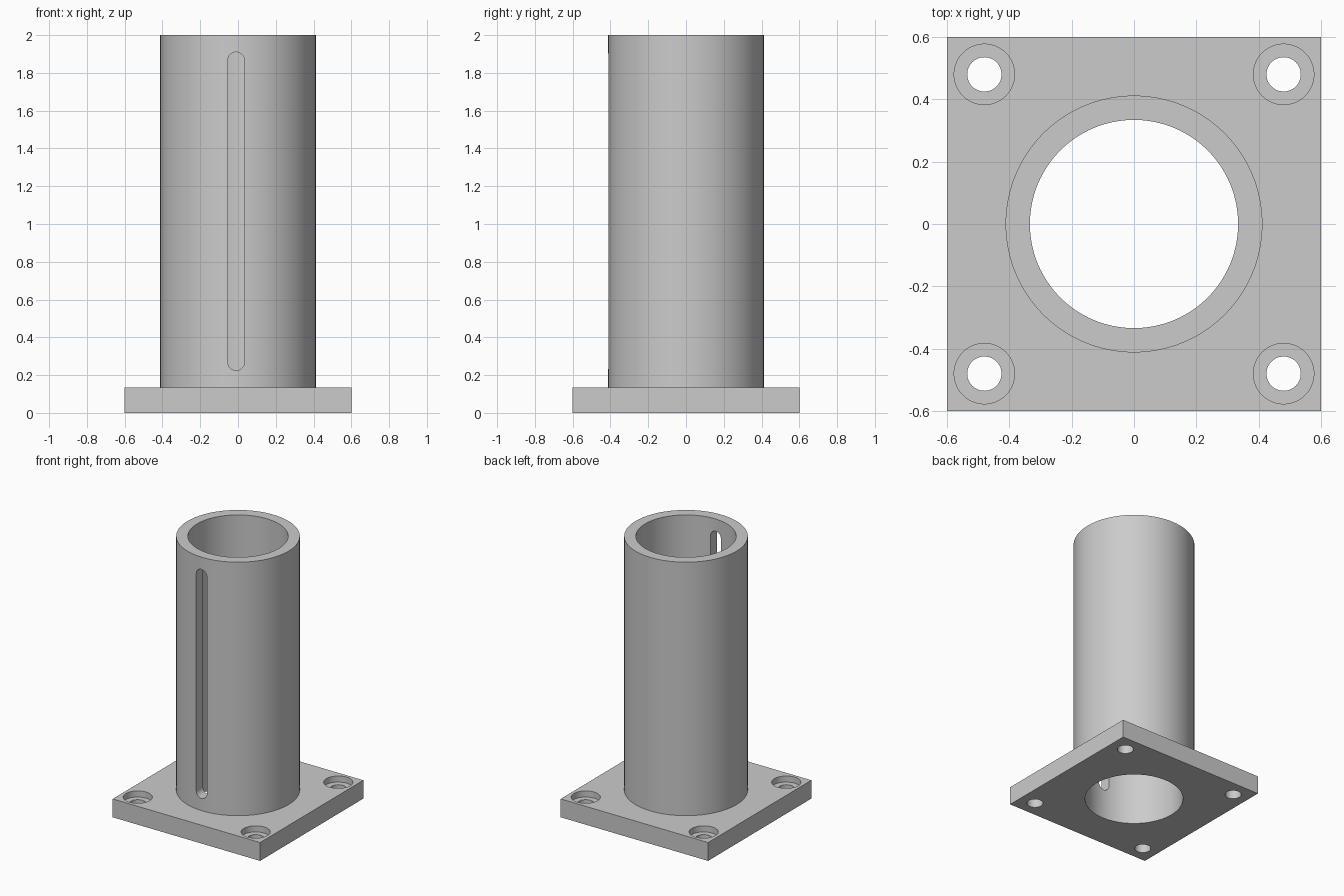
import bpy
import math

cube = bpy.data.objects.get("Cube")
if cube:
    bpy.data.objects.remove(cube, do_unlink=True)

PLATE_H, HEIGHT = 0.135, 2.0
OUTER_R, INNER_R = 0.412, 0.334
HOLE_POS, HOLE_R = 0.48, 0.055
SINK_R, SINK_DEPTH = 0.097, 0.045
SLOT_X, SLOT_R = -0.01, 0.044
SLOT_LOW, SLOT_HIGH = 0.225, 1.91

steel = bpy.data.materials.new("plain grey")
steel.use_nodes = True
grey = (0.6, 0.6, 0.6, 1)
steel.diffuse_color = grey
steel.node_tree.nodes["Principled BSDF"].inputs["Base Color"].default_value = grey


def box(name, size, centre):
    bpy.ops.mesh.primitive_cube_add(size=1, location=centre)
    ob = bpy.context.object
    ob.name = name
    ob.scale = size
    bpy.ops.object.transform_apply(location=True, rotation=True, scale=True)
    ob.data.materials.append(steel)
    return ob


def cylinder(name, radius, length, centre, sides=64, tilt=0):
    bpy.ops.mesh.primitive_cylinder_add(vertices=sides, radius=radius, depth=length,
                                        location=centre, rotation=(tilt, 0, 0))
    ob = bpy.context.object
    ob.name = name
    bpy.ops.object.transform_apply(location=True, rotation=True, scale=True)
    ob.data.materials.append(steel)
    return ob


def combine(target, tool, operation):
    bpy.context.view_layer.objects.active = target
    mod = target.modifiers.new(operation.title(), 'BOOLEAN')
    mod.operation, mod.solver, mod.object = operation, 'EXACT', tool
    bpy.ops.object.modifier_apply(modifier=mod.name)
    bpy.data.objects.remove(tool, do_unlink=True)


# Square base plate joined to the upright tube
body = box("flanged_tube", (1.2, 1.2, PLATE_H), (0, 0, PLATE_H / 2))
foot = PLATE_H / 2
combine(body, cylinder("tube", OUTER_R, HEIGHT - foot, (0, 0, (HEIGHT + foot) / 2), 128), 'UNION')

# Central bore
combine(body, cylinder("bore", INNER_R, HEIGHT + 0.2, (0, 0, HEIGHT / 2), 128), 'DIFFERENCE')

# Counterbored bolt holes in the corners
for sx in (-1, 1):
    for sy in (-1, 1):
        x, y = sx * HOLE_POS, sy * HOLE_POS
        combine(body, cylinder("bolt_hole", HOLE_R, 0.5, (x, y, PLATE_H / 2), 48), 'DIFFERENCE')
        combine(body, cylinder("counterbore", SINK_R, SINK_DEPTH * 2, (x, y, PLATE_H)), 'DIFFERENCE')

# Round-ended slot through the front wall
low, high = SLOT_LOW + SLOT_R, SLOT_HIGH - SLOT_R
slot = box("slot", (SLOT_R * 2, 0.4, high - low), (SLOT_X, -0.4, (low + high) / 2))
for z in (low, high):
    end = cylinder("slot_end", SLOT_R, 0.4, (SLOT_X, -0.4, z), 32, math.pi / 2)
    combine(slot, end, 'UNION')
combine(body, slot, 'DIFFERENCE')

# Smooth round walls with crisp edges
bpy.ops.object.select_all(action='DESELECT')
body.select_set(True)
bpy.context.view_layer.objects.active = body
bpy.ops.object.shade_smooth_by_angle(angle=math.radians(30))
